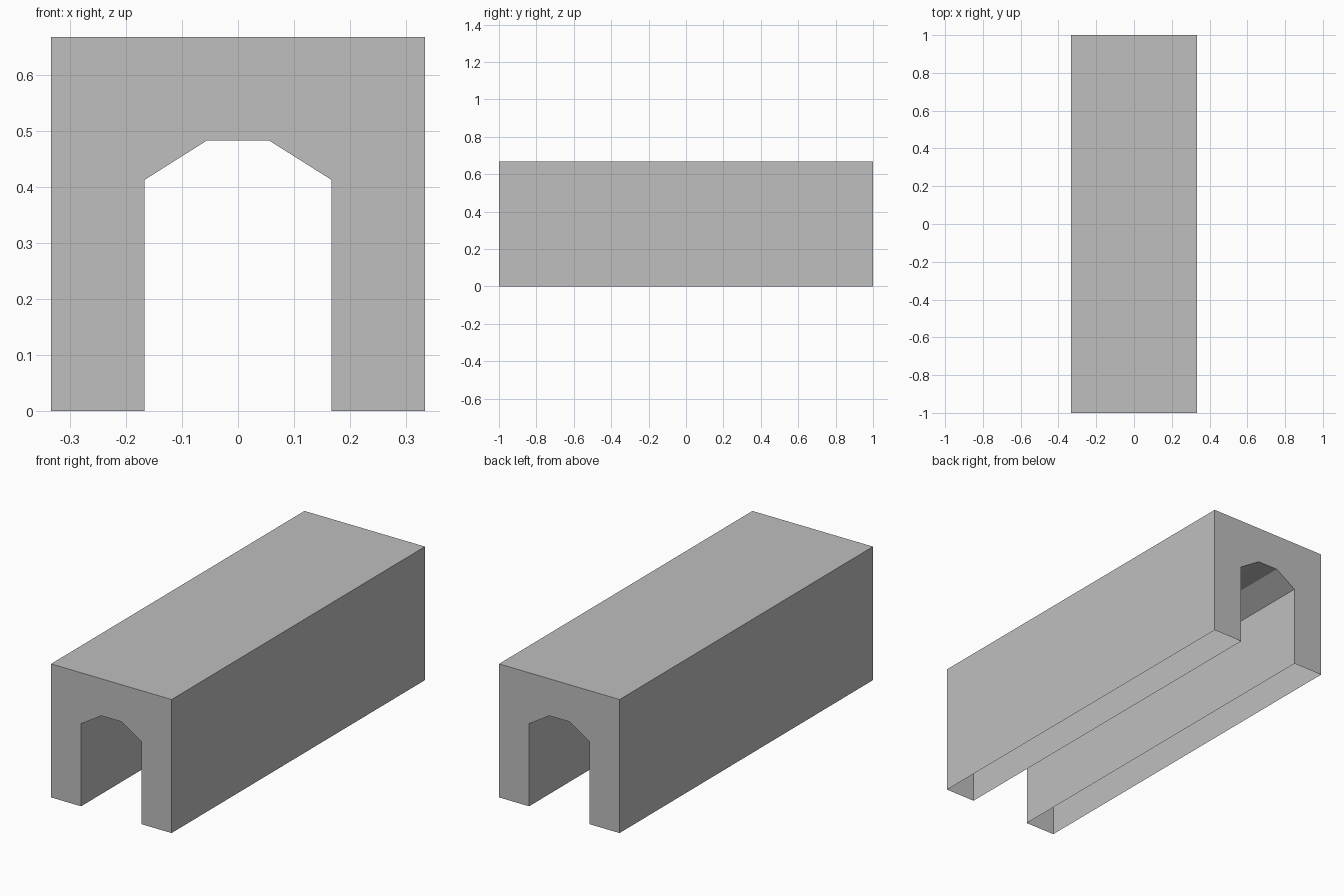
import bpy
import bmesh
from mathutils import Vector

cube = bpy.data.objects.get("Cube")
if cube:
    bpy.data.objects.remove(cube, do_unlink=True)

# Flat grey for the whole block
grey = bpy.data.materials.new("plain_grey")
grey.use_nodes = True
colour = (0.52, 0.52, 0.52, 1)
grey.diffuse_color = colour
grey.node_tree.nodes["Principled BSDF"].inputs["Base Color"].default_value = colour

# Right half of the arch cross-section, mirrored to the other side
half = [(0.056, 0.482), (0.167, 0.412), (0.167, 0), (0.333, 0), (0.333, 0.667)]
profile = half + [(-x, z) for x, z in reversed(half)]

bm = bmesh.new()
front_cap = bm.faces.new([bm.verts.new((x, -1, z)) for x, z in profile])

# Extrude the cross-section into a tunnel
result = bmesh.ops.extrude_face_region(bm, geom=[front_cap], use_keep_orig=True)
back_verts = [v for v in result["geom"] if isinstance(v, bmesh.types.BMVert)]
bmesh.ops.translate(bm, verts=back_verts, vec=Vector((0, 2, 0)))
bmesh.ops.recalc_face_normals(bm, faces=bm.faces[:])

# Leave the undersides of both legs open
undersides = [f for f in bm.faces if all(v.co.z < 0.01 for v in f.verts)]
bmesh.ops.delete(bm, geom=undersides, context="FACES")

mesh = bpy.data.meshes.new("tunnel_block")
bm.to_mesh(mesh)
bm.free()
mesh.materials.append(grey)
tunnel = bpy.data.objects.new("tunnel_block", mesh)
bpy.context.collection.objects.link(tunnel)
